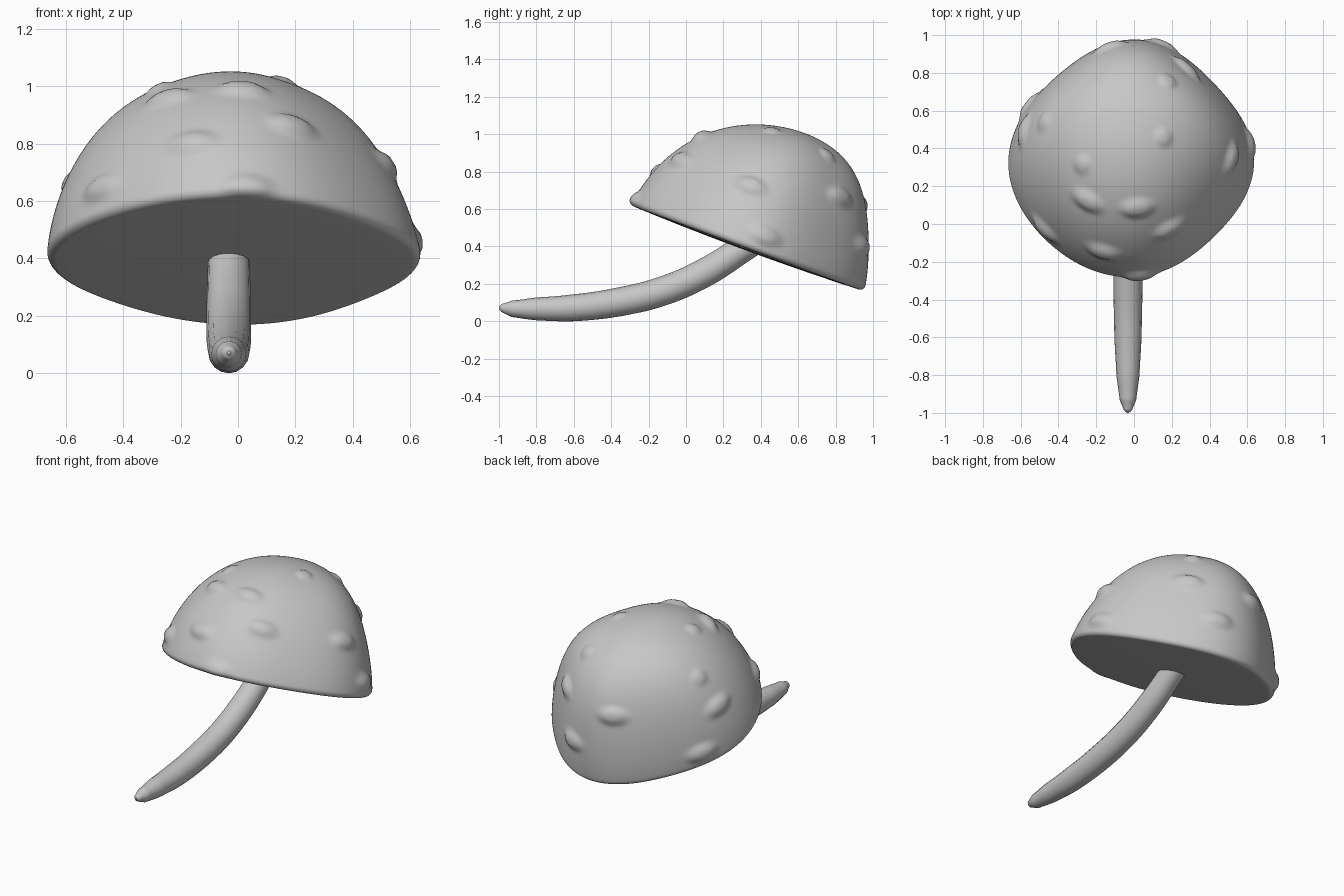
import bpy, bmesh, math
from mathutils import Vector, Matrix

cube = bpy.data.objects.get("Cube")
if cube:
    bpy.data.objects.remove(cube)

grey = bpy.data.materials.new("plain_grey")
grey.use_nodes = True
grey.diffuse_color = (0.57, 0.57, 0.57, 1)
grey.node_tree.nodes["Principled BSDF"].inputs["Base Color"].default_value = (0.57, 0.57, 0.57, 1)

# Cap frame: a dome tilted so that its front rim is lifted
RADIUS, HEIGHT, RIM, SEGS, DOME_RINGS = 0.655, 0.685, 0.035, 160, 64
TILT = Matrix.Translation((0, 0.33, 0.388)) @ Matrix.Rotation(math.radians(-20.2), 4, 'X')

# Raised spots on the cap
BIG = [(-.11, .91, .62), (.3, .84, .67), (.17, .96, .40), (-.56, .48, .64), (-.58, .63, .38),
       (.52, .36, .73), (.63, .42, .47), (.2, -.04, .89), (-.15, -.16, .82), (.04, -.27, .65),
       (-.51, -.06, .66), (.02, .07, 1.01), (-.27, .1, .99)]
SMALL = [(.19, .78, .92), (-.45, .52, .80), (.16, .46, 1.03), (-.27, .31, 1.0)]


def lobe(a, centre):
    return max(0, math.cos(a - centre)) ** 6


def dome_point(r, w, a):
    """Point of the dome: uneven outline, slightly pinched flank, apex leaning back."""
    up = max(w, 0)
    pinch = (0.03 + 0.012 * math.cos(a - 0.5)) * math.sin(math.pi * min(up, 0.65) / 0.65)
    outline = 0.968 + 0.03 * math.cos(4 * a) - 0.02 * math.cos(a - 0.5)
    outline += 0.04 * lobe(a, 3.95) + 0.03 * lobe(a, 1.35)
    k = r * outline - pinch
    lean = (up / HEIGHT) ** 3
    return Vector((k * math.cos(a) - 0.02 * lean, k * math.sin(a) + 0.07 * lean, w))


def dome_section(t):
    return RADIUS * math.cos(t), RIM + (HEIGHT - RIM) * math.sin(t)


def make_spot(place, half_width, half_height, rise):
    """Settle a spot on the nearest place of the dome."""
    p = TILT.inverted() @ Vector(place)
    grid = [(math.tau * i / 120, math.pi / 2 * j / 48) for i in range(120) for j in range(48)]
    a, t = min(grid, key=lambda g: (dome_point(*dome_section(g[1]), g[0]) - p).length)
    normal = Vector((math.cos(a) * math.cos(t), math.sin(a) * math.cos(t), math.sin(t)))
    side = Vector((-math.sin(a), math.cos(a), 0))
    centre = dome_point(*dome_section(t), a)
    return centre, normal, side / half_width, normal.cross(side) / half_height, rise


spots = [make_spot(p, 0.082, 0.047, 0.024) for p in BIG]
spots += [make_spot(p, 0.044, 0.044, 0.014) for p in SMALL]


def with_spots(p):
    out = p.copy()
    for centre, normal, side, up, rise in spots:
        d = p - centre
        e = d.dot(side) ** 2 + d.dot(up) ** 2 + (d.dot(normal) / 0.12) ** 2
        if e < 4:
            out += normal * rise * math.exp(-e * e)
    return out


# Cap profile: dome, rounded rim, nearly flat underside
profile = [dome_section(math.pi / 2 * (1 - i / DOME_RINGS)) for i in range(2, DOME_RINGS + 1)]
for i in range(1, 9):
    t = math.pi / 2 * i / 8
    profile.append((RADIUS - RIM + RIM * math.cos(t), RIM - RIM * math.sin(t)))
for i in range(1, 12):
    f = 1 - i / 12
    profile.append(((RADIUS - RIM) * f, -0.012 * (1 - f * f)))

bm = bmesh.new()
rings = []
for n, (r, w) in enumerate(profile):
    ring = []
    for s in range(SEGS):
        p = dome_point(r, w, math.tau * s / SEGS)
        if n < DOME_RINGS + 5:
            p = with_spots(p)
        ring.append(bm.verts.new(p))
    rings.append(ring)
for upper, lower in zip(rings, rings[1:]):
    for s in range(SEGS):
        q = (s + 1) % SEGS
        bm.faces.new((upper[s], lower[s], lower[q], upper[q]))
top = bm.verts.new(sum((v.co for v in rings[0]), Vector()) / SEGS + Vector((0, 0, 0.001)))
under = bm.verts.new((0, 0, -0.012))
for s in range(SEGS):
    q = (s + 1) % SEGS
    bm.faces.new((top, rings[0][s], rings[0][q]))
    bm.faces.new((under, rings[-1][q], rings[-1][s]))
bmesh.ops.transform(bm, matrix=TILT, verts=bm.verts)
bmesh.ops.recalc_face_normals(bm, faces=bm.faces)
cap_mesh = bpy.data.meshes.new("mushroom_cap")
bm.to_mesh(cap_mesh)
bm.free()
cap_mesh.materials.append(grey)
cap_mesh.shade_smooth()
bpy.context.collection.objects.link(bpy.data.objects.new("mushroom_cap", cap_mesh))

# Curved stem tapering to a rounded tip: y, z, radius
PATH = [(-1.0, .072, .006), (-.985, .071, .022), (-.93, .067, .044), (-.8, .066, .061),
        (-.6, .072, .072), (-.35, .105, .077), (-.12, .163, .078), (.1, .26, .077),
        (.3, .385, .073), (.4, .45, .07)]
curve = bpy.data.curves.new("stem", 'CURVE')
curve.dimensions = '3D'
curve.bevel_depth = 1
curve.bevel_resolution = 6
curve.resolution_u = 8
curve.use_fill_caps = True
spline = curve.splines.new('BEZIER')
spline.bezier_points.add(len(PATH) - 1)
for point, (y, z, r) in zip(spline.bezier_points, PATH):
    point.co = (-0.032, y, z)
    point.radius = r
    point.handle_left_type = point.handle_right_type = 'AUTO'
curve.materials.append(grey)
stem = bpy.data.objects.new("stem", curve)
bpy.context.collection.objects.link(stem)
bpy.ops.object.select_all(action='DESELECT')
stem.select_set(True)
bpy.context.view_layer.objects.active = stem
bpy.ops.object.convert(target='MESH')
bpy.ops.object.shade_smooth_by_angle(angle=math.radians(60))
